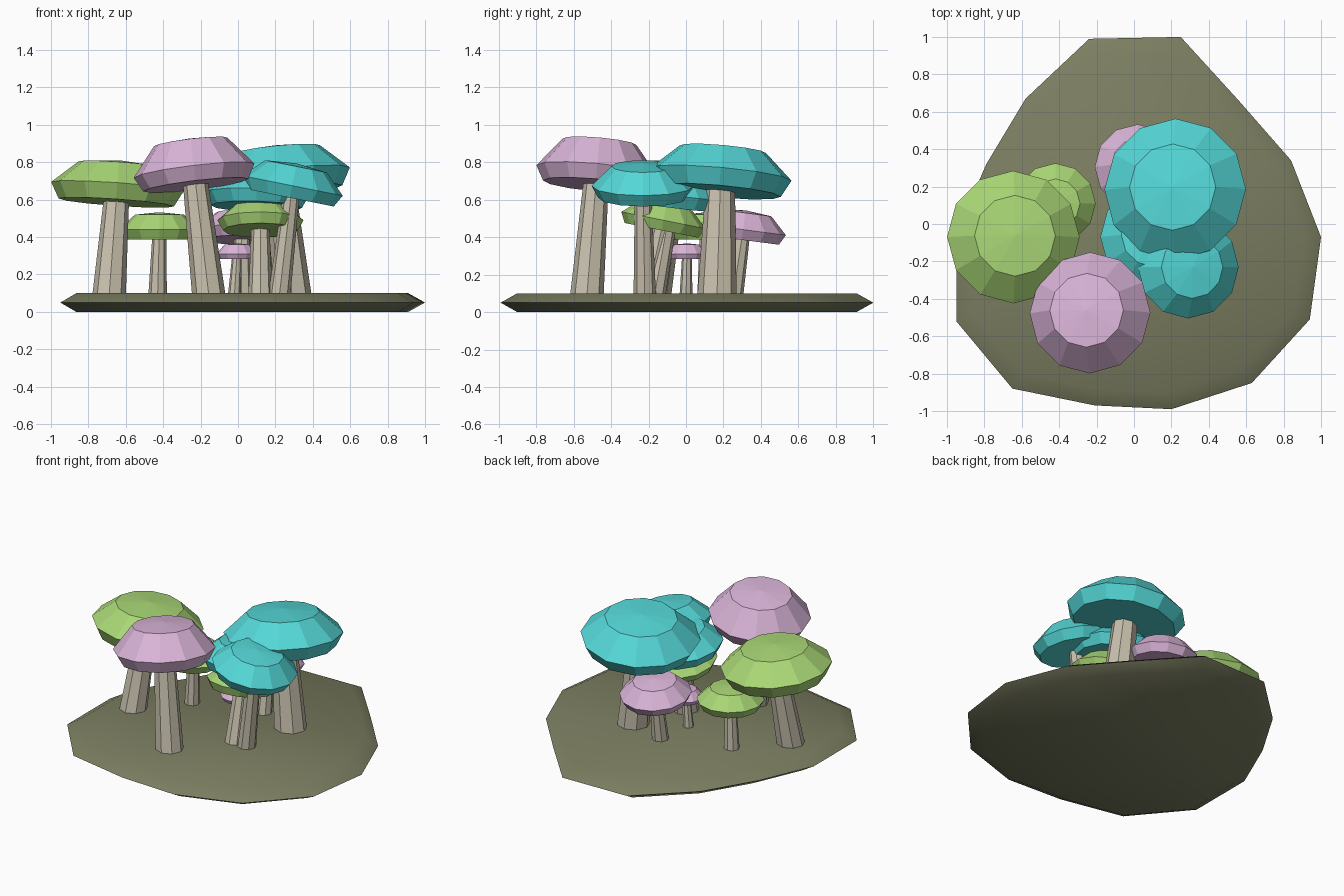
import bpy, bmesh, math
from mathutils import Vector, Matrix

if "Cube" in bpy.data.objects:
    bpy.data.objects.remove(bpy.data.objects["Cube"])


def material(name, rgb):
    m = bpy.data.materials.new(name)
    m.use_nodes = True
    m.diffuse_color = (*rgb, 1)
    m.node_tree.nodes["Principled BSDF"].inputs["Base Color"].default_value = (*rgb, 1)
    return m


teal = material("teal", (0.09, 0.68, 0.68))
green = material("leaf green", (0.40, 0.68, 0.18))
pink = material("pale mauve", (0.70, 0.46, 0.69))
cream = material("cream stem", (0.58, 0.53, 0.42))
earth = material("mossy earth", (0.20, 0.21, 0.12))


def add_object(name, bm, mat):
    bmesh.ops.recalc_face_normals(bm, faces=bm.faces)
    mesh = bpy.data.meshes.new(name)
    bm.to_mesh(mesh)
    bm.free()
    mesh.materials.append(mat)
    obj = bpy.data.objects.new(name, mesh)
    bpy.context.collection.objects.link(obj)
    return obj


def bridge(bm, rings):
    """Join successive vertex rings with quads."""
    for low, high in zip(rings, rings[1:]):
        n = len(low)
        for i in range(n):
            j = (i + 1) % n
            bm.faces.new((low[i], low[j], high[j], high[i]))


def circle(bm, centre, normal, radius, sides):
    # ring starts from a vertex at the back and stays untwisted when tilted
    turn = Vector((0, 0, 1)).rotation_difference(normal)
    return [bm.verts.new(centre + turn @ Vector((
        radius * math.sin(math.tau * i / sides),
        radius * math.cos(math.tau * i / sides), 0))) for i in range(sides)]


def cap(name, centre, tilt, radius, height, mat):
    """Faceted cap: flat underside, wide rim, sloped shoulder, shallow crown."""
    bm = bmesh.new()
    c = Vector(centre)
    n = Vector((*tilt, 1)).normalized()
    profile = [(0.87, -0.24 * radius), (1.0, 0.0), (0.61, height)]
    rings = [circle(bm, c + n * z, n, r * radius, 12) for r, z in profile]
    bridge(bm, rings)
    bm.faces.new(rings[0])
    pole = bm.verts.new(c + n * (height + 0.06 * radius))
    top = rings[-1]
    for i in range(12):
        bm.faces.new((top[i], top[(i + 1) % 12], pole))
    add_object(name, bm, mat)


def stem(name, base, end, radius):
    """Tapered eight-sided stem with a level foot."""
    bm = bmesh.new()
    a, b = Vector((*base, 0.08)), Vector(end)
    up = Vector((0, 0, 1))
    rings = [circle(bm, a, up, radius, 8),
             circle(bm, b, (b - a).normalized(), radius * 0.72, 8)]
    bridge(bm, rings)
    bm.faces.new(rings[0])
    bm.faces.new(rings[1])
    add_object(name, bm, cream)


# Ground slab: irregular outline with a bevelled rim
outline = [(-0.24, 0.99), (0.25, 1.0), (0.56, 0.66), (0.84, 0.34), (1.0, -0.07),
           (0.94, -0.51), (0.63, -0.85), (0.2, -0.99), (-0.21, -0.97),
           (-0.65, -0.88), (-0.95, -0.52), (-0.95, -0.05), (-0.79, 0.32), (-0.58, 0.67)]
bm = bmesh.new()
rings = [[bm.verts.new((x * s, y * s, z)) for x, y in outline]
         for s, z in ((0.91, 0.0), (1.0, 0.05), (0.91, 0.1))]
bridge(bm, rings)
bm.faces.new(rings[0])
bm.faces.new(rings[-1])
ground = add_object("ground", bm, earth)
bpy.context.view_layer.objects.active = ground
ground.select_set(True)
bpy.ops.object.shade_smooth_by_angle(angle=math.radians(40))
ground.select_set(False)

# Mushrooms: name, colour, rim centre, tilt, cap radius, cap height, foot, stem radius
mushrooms = [
    ("front_mauve", pink, (-0.235, -0.475, 0.755), (-0.12, 0.09), 0.325, 0.155, (-0.155, -0.53), 0.09),
    ("left_green", green, (-0.645, -0.07, 0.67), (0.07, 0.06), 0.355, 0.12, (-0.69, -0.17), 0.09),
    ("small_green", green, (-0.42, 0.11, 0.44), (0, 0), 0.215, 0.08, (-0.43, 0.11), 0.05),
    ("large_teal", teal, (0.22, 0.185, 0.735), (-0.1, 0.09), 0.38, 0.135, (0.29, 0.165), 0.105),
    ("front_teal", teal, (0.29, -0.23, 0.675), (0.2, 0), 0.275, 0.105, (0.22, -0.22), 0.06),
    ("middle_teal", teal, (0.1, -0.07, 0.63), (0.03, 0.12), 0.28, 0.1, (0.14, -0.17), 0.06),
    ("middle_green", green, (0.12, -0.12, 0.49), (0, 0.2), 0.23, 0.08, (0.12, -0.21), 0.065),
    ("back_mauve", pink, (0.02, 0.305, 0.44), (0, 0.13), 0.23, 0.09, (0.02, 0.25), 0.055),
    ("tiny_mauve", pink, (-0.005, 0.005, 0.31), (0, 0), 0.11, 0.05, (-0.02, 0.0), 0.035),
]
for name, mat, centre, tilt, radius, height, foot, thick in mushrooms:
    cap(name + "_cap", centre, tilt, radius, height, mat)
    stem(name + "_stem", foot, centre, thick)
